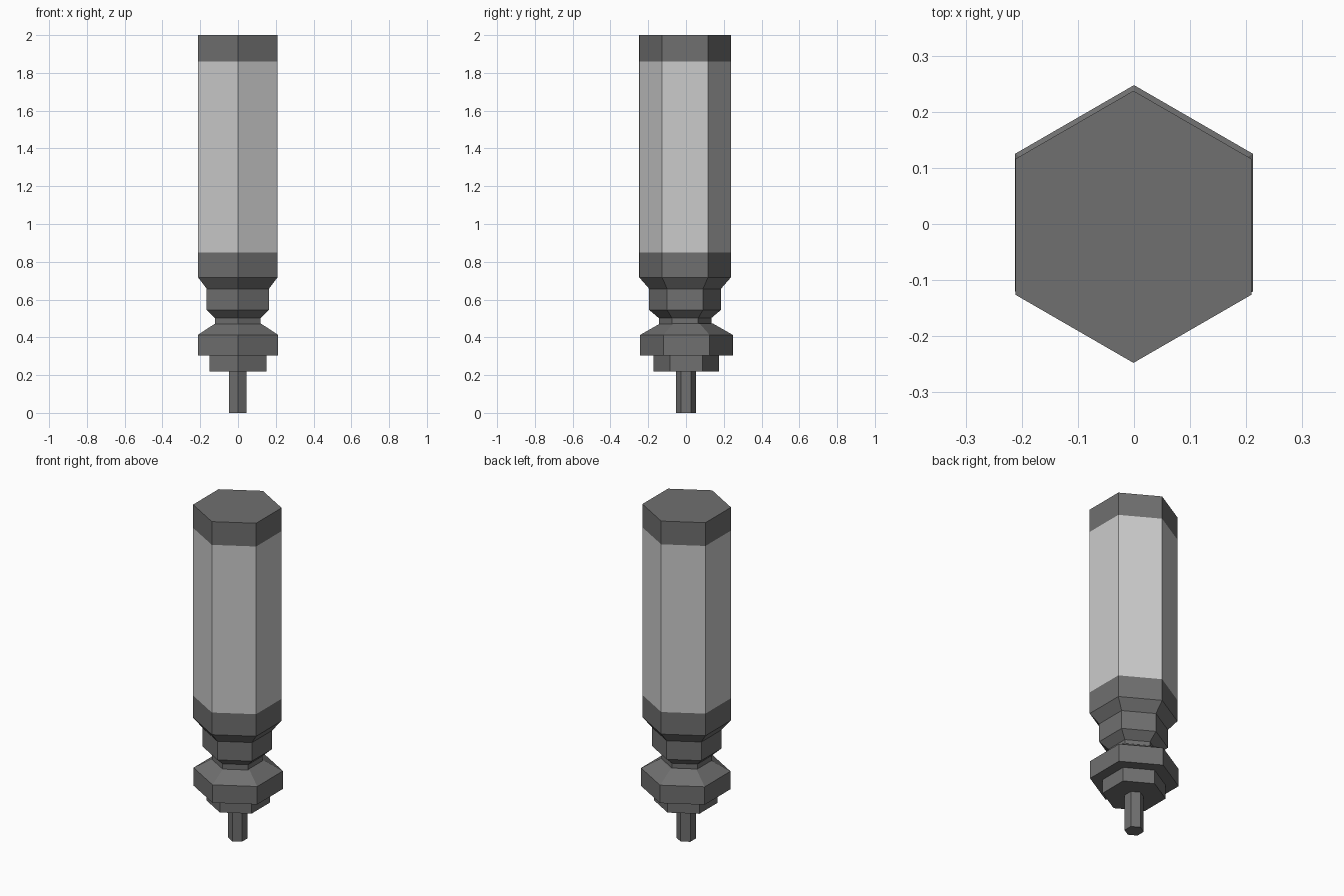
import bpy, bmesh, math

if "Cube" in bpy.data.objects:
    bpy.data.objects.remove(bpy.data.objects["Cube"])

SIDES = 6


def material(name, v):
    m = bpy.data.materials.new(name)
    m.diffuse_color = (v, v, v, 1)
    m.use_nodes = True
    m.node_tree.nodes["Principled BSDF"].inputs["Base Color"].default_value = m.diffuse_color
    return m


dark = material("dark_metal", 0.16)
light = material("light_metal", 0.75)


def hex_part(name, profile, mat, centre=(0, 0), bottom=False, top=False):
    """Six-sided turned part from (radius, z) points, with optional end faces."""
    bm = bmesh.new()
    rings = []
    for r, z in profile:
        ring = []
        for i in range(SIDES):
            a = math.pi / 2 + 2 * math.pi * i / SIDES
            ring.append(bm.verts.new((centre[0] + r * math.cos(a),
                                      centre[1] + r * math.sin(a), z)))
        rings.append(ring)
    for lo, hi in zip(rings, rings[1:]):
        for i in range(SIDES):
            j = (i + 1) % SIDES
            bm.faces.new((lo[i], lo[j], hi[j], hi[i]))
    if bottom:
        bm.faces.new(rings[0][::-1])
    if top:
        bm.faces.new(rings[-1])
    me = bpy.data.meshes.new(name)
    bm.to_mesh(me)
    bm.free()
    me.materials.append(mat)
    ob = bpy.data.objects.new(name, me)
    bpy.context.collection.objects.link(ob)
    return ob


# The handle sits slightly off the axis of the lower fittings
handle = (-0.001, -0.005)

# Lower fittings
hex_part("tip_pin", [(0.053, 0), (0.053, 0.22)], dark, (-0.001, 0), bottom=True)
hex_part("lower_step", [(0.174, 0.22), (0.174, 0.305)], dark, (0, 0.001), bottom=True)
hex_part("collar", [(0.245, 0.305), (0.245, 0.413), (0.14, 0.473)], dark,
         (0, 0.0025), bottom=True, top=True)

# Neck and the flare into the handle
hex_part("neck", [(0.139, 0.47), (0.139, 0.502), (0.19, 0.545), (0.19, 0.657),
                  (0.2425, 0.717)], dark, handle)

# Handle: dark band, light grip, dark end cap
hex_part("lower_band", [(0.2425, 0.717), (0.2425, 0.85)], dark, handle)
hex_part("grip", [(0.2425, 0.85), (0.2425, 1.86)], light, handle)
hex_part("end_cap", [(0.2425, 1.86), (0.2425, 2.0)], dark, handle, top=True)
